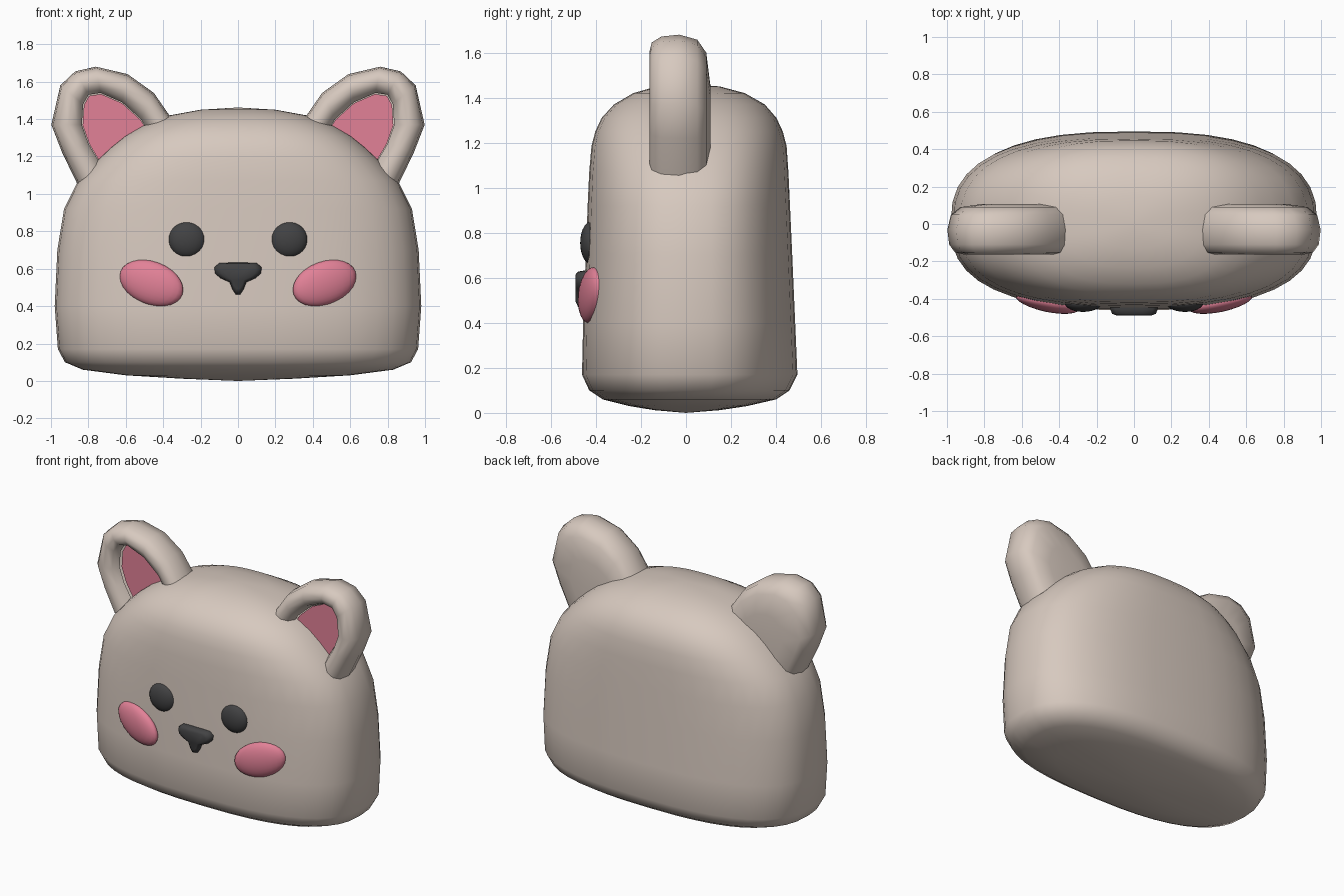
import bpy, bmesh, math
from mathutils import Matrix, Vector

if "Cube" in bpy.data.objects:
    bpy.data.objects.remove(bpy.data.objects["Cube"])


def material(name, rgb):
    m = bpy.data.materials.new(name)
    m.diffuse_color = (*rgb, 1)
    m.use_nodes = True
    m.node_tree.nodes["Principled BSDF"].inputs["Base Color"].default_value = m.diffuse_color
    return m


CREAM = material("warm_beige", (0.68, 0.585, 0.52))
PINK = material("blush_pink", (0.76, 0.22, 0.31))
DARK = material("charcoal", (0.055, 0.055, 0.057))


def finish(bm, name, mats, angle=60):
    bmesh.ops.recalc_face_normals(bm, faces=bm.faces)
    me = bpy.data.meshes.new(name)
    bm.to_mesh(me)
    bm.free()
    for m in mats:
        me.materials.append(m)
    ob = bpy.data.objects.new(name, me)
    bpy.context.collection.objects.link(ob)
    bpy.ops.object.select_all(action='DESELECT')
    ob.select_set(True)
    bpy.context.view_layer.objects.active = ob
    bpy.ops.object.shade_smooth_by_angle(angle=math.radians(angle))
    return ob


def bridge(bm, rows, closed=True):
    """Quads between consecutive rows of vertices; returns faces per band."""
    bands = []
    for a, b in zip(rows, rows[1:]):
        n = len(a)
        bands.append([bm.faces.new((a[i], a[(i + 1) % n], b[(i + 1) % n], b[i]))
                      for i in range(n if closed else n - 1)])
    return bands


# Head: stacked superellipse rings (z, half width, front depth, back depth)
RINGS = [(0.012, .30, .14, .15), (0.03, .60, .25, .27), (0.06, .83, .37, .40),
         (0.10, .925, .43, .46), (0.17, .963, .462, .495), (0.40, .98, .457, .485),
         (0.70, .966, .445, .472), (0.92, .93, .437, .462), (1.07, .855, .43, .455),
         (1.185, .75, .42, .447), (1.25, .68, .403, .43), (1.31, .605, .375, .402),
         (1.37, .50, .32, .35), (1.42, .365, .235, .262), (1.45, .20, .13, .15)]
SIDES, POWER = 40, 2 / 2.6
bm = bmesh.new()
rows = []
for z, w, f, b in RINGS:
    row = []
    for i in range(SIDES):
        t = math.tau * i / SIDES
        c, s = math.cos(t), math.sin(t)
        x = math.copysign(abs(c) ** POWER, c) * w
        y = math.copysign(abs(s) ** POWER, s) * (b if s > 0 else f)
        row.append(bm.verts.new((x, y, z)))
    rows.append(row)
bridge(bm, rows)
for row, z in ((rows[0], 0.0), (rows[-1], 1.462)):
    pole = bm.verts.new((0, 0, z))
    for i in range(SIDES):
        bm.faces.new((row[i], row[(i + 1) % SIDES], pole))
finish(bm, "head", [CREAM])

# Ears: half-dome shell with rounded rim and recessed pink lining
OUTER = [(.36, 1.41), (.45, 1.54), (.59, 1.64), (.76, 1.68), (.87, 1.655),
         (.95, 1.58), (.998, 1.37), (.94, 1.22), (.86, 1.055)]
INNER = [(.47, 1.32), (.52, 1.40), (.62, 1.49), (.735, 1.54), (.80, 1.53),
         (.828, 1.48), (.835, 1.37), (.80, 1.27), (.73, 1.15)]
BASE = Vector((.61, 1.235))


def ear(name, side):
    bm = bmesh.new()
    outer = [Vector(p) for p in OUTER]
    inner = [Vector(p) for p in INNER]

    def row(pts, y):
        return [bm.verts.new((side * p.x, y, p.y)) for p in pts]

    def scaled(s):
        return [BASE + (p - BASE) * s for p in outer]

    def rim(k):
        return [o.lerp(i, k) for o, i in zip(outer, inner)]

    rows = [row(scaled(.02), .105), row(scaled(.5), .108), row(scaled(.82), .09),
            row(scaled(.95), .05), row(outer, -.03), row(rim(.06), -.11),
            row(rim(.25), -.152), row(rim(.55), -.163), row(rim(.85), -.14),
            row(inner, -.09)]
    bridge(bm, rows, closed=False)
    lining = bm.faces.new(row([BASE + (p - BASE) * .98 for p in inner], -.075))
    lining.material_index = 1
    # caps on the two open ends, buried in the head
    for e in (0, -1):
        bm.faces.new([r[e] for r in rows])
    finish(bm, name, [CREAM, PINK])


# Ellipsoid helper for the eyes and cheeks
def ellipsoid(name, loc, radii, mat, tilt=0, yaw=0):
    bm = bmesh.new()
    m = (Matrix.Translation(loc) @ Matrix.Rotation(yaw, 4, 'Z')
         @ Matrix.Rotation(tilt, 4, 'Y') @ Matrix.Diagonal((*radii, 1)))
    bmesh.ops.create_uvsphere(bm, u_segments=24, v_segments=14, radius=1, matrix=m)
    finish(bm, name, [mat])


for label, s in (("left", 1), ("right", -1)):
    ear("ear_" + label, s)
    ellipsoid("eye_" + label, (s * .272, -.42, .755), (.1, .05, .096), DARK)
    ellipsoid("cheek_" + label, (s * .463, -.42, .523), (.18, .05, .115), PINK,
              tilt=-s * math.radians(20), yaw=s * math.radians(12))

# Nose: soft triangular button
HALF = [(.05, .632), (.10, .63), (.127, .608), (.122, .575), (.095, .55),
        (.045, .528), (.03, .49), (.012, .463)]
outline = HALF + [(-x, z) for x, z in reversed(HALF)]
bm = bmesh.new()
rows = []
for y, k in ((-.40, 1), (-.455, 1), (-.48, .92), (-.49, .72)):
    rows.append([bm.verts.new((x * k, y, .572 + (z - .572) * k)) for x, z in outline])
bridge(bm, rows)
bm.faces.new(rows[0])
bm.faces.new(rows[-1])
finish(bm, "nose", [DARK])
